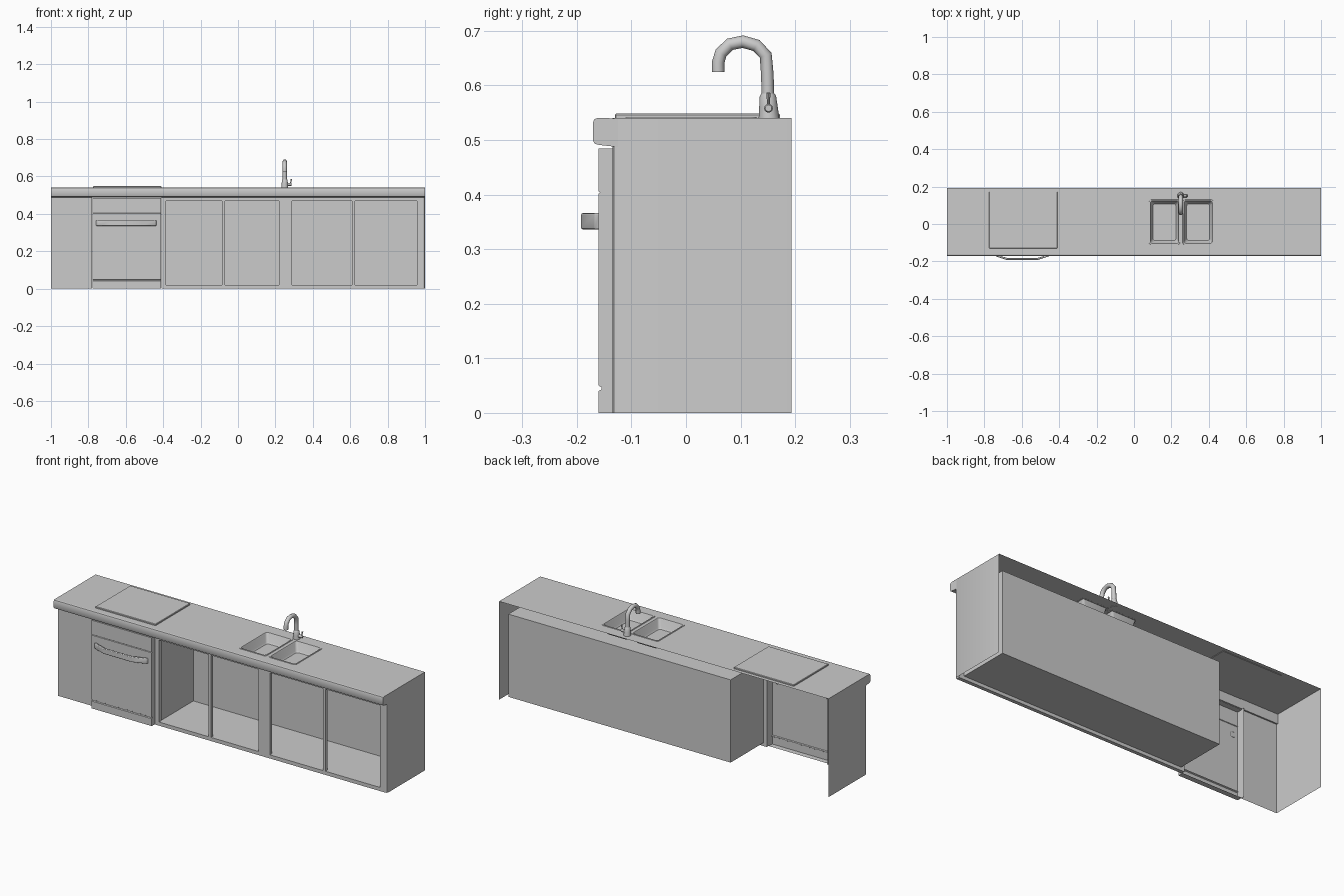
import bpy, bmesh, math
from mathutils import Vector

if "Cube" in bpy.data.objects:
    bpy.data.objects.remove(bpy.data.objects["Cube"])


def make(name, verts, faces, smooth=None):
    me = bpy.data.meshes.new(name)
    me.from_pydata([tuple(v) for v in verts], [], faces)
    ob = bpy.data.objects.new(name, me)
    bpy.context.collection.objects.link(ob)
    bm = bmesh.new()
    bm.from_mesh(me)
    bmesh.ops.remove_doubles(bm, verts=bm.verts, dist=1e-5)
    bm.to_mesh(me)
    bm.free()
    if smooth:
        bpy.ops.object.select_all(action='DESELECT')
        ob.select_set(True)
        bpy.context.view_layer.objects.active = ob
        bpy.ops.object.shade_smooth_by_angle(angle=math.radians(smooth))
    return ob


def bevel(ob, width, segments=2):
    m = ob.modifiers.new("bevel", 'BEVEL')
    m.width, m.segments = width, segments
    return ob


def box(name, x, y, z, skip=()):
    """Axis-aligned box; sides listed in skip are left open."""
    v = [(a, b, c) for a in x for b in y for c in z]
    sides = {'left': (0, 1, 3, 2), 'right': (4, 6, 7, 5), 'front': (0, 4, 5, 1),
             'back': (2, 3, 7, 6), 'bottom': (0, 2, 6, 4), 'top': (1, 5, 7, 3)}
    return make(name, v, [f for k, f in sides.items() if k not in skip])


def sheet(name, us, vs, place, holes):
    """Flat grid of cells with some cells left out."""
    verts = [place(u, v) for v in vs for u in us]
    n = len(us)
    faces = [(j*n+i, j*n+i+1, (j+1)*n+i+1, (j+1)*n+i)
             for j in range(len(vs)-1) for i in range(n-1) if (i, j) not in holes]
    return make(name, verts, faces)


def extrude(name, pts, a, b, place, caps=False, closed=False, smooth=40):
    """Sweep a 2D profile from a to b."""
    n = len(pts)
    verts = [place(p, a) for p in pts] + [place(p, b) for p in pts]
    faces = [(i, (i+1) % n, n+(i+1) % n, n+i) for i in range(n if closed else n-1)]
    if caps:
        faces += [tuple(range(n))[::-1], tuple(range(n, 2*n))]
    return make(name, verts, faces, smooth)


def loft(name, loops, start=True, end=True, smooth=40):
    """Join equal-length closed loops."""
    n = len(loops[0])
    faces = [(k*n+i, k*n+(i+1) % n, (k+1)*n+(i+1) % n, (k+1)*n+i)
             for k in range(len(loops)-1) for i in range(n)]
    if start:
        faces.append(tuple(range(n))[::-1])
    if end:
        faces.append(tuple(range((len(loops)-1)*n, len(loops)*n)))
    return make(name, [v for l in loops for v in l], faces, smooth)


def tube(name, path, radii, sides=12, up=Vector((1, 0, 0))):
    path = [Vector(p) for p in path]
    loops = []
    for i, p in enumerate(path):
        t = (path[min(i+1, len(path)-1)] - path[max(i-1, 0)]).normalized()
        s = t.cross(up).normalized()
        w = s.cross(t)
        loops.append([p + radii[i]*(math.cos(a)*w + math.sin(a)*s)
                      for a in (2*math.pi*k/sides for k in range(sides))])
    return loft(name, loops)


def round_rect(x, y, grow, r, z, seg=4):
    out = []
    for cx, cy, a0 in ((x[1], y[1], 0), (x[0], y[1], 90), (x[0], y[0], 180), (x[1], y[0], 270)):
        sx, sy = (1 if cx == x[1] else -1), (1 if cy == y[1] else -1)
        for k in range(seg+1):
            a = math.radians(a0 + 90*k/seg)
            out.append((cx + sx*(grow-r) + r*math.cos(a), cy + sy*(grow-r) + r*math.sin(a), z))
    return out


along_x = lambda p, t: (t, p[0], p[1])     # profile in y, z
along_z = lambda p, t: (p[0], p[1], t)     # profile in x, y

# Countertop: thin top with two sink openings, and a rounded front edge
sink_x, sink_y = [(0.088, 0.238), (0.268, 0.418)], (-0.103, 0.122)
sheet("countertop", [-1, *sink_x[0], *sink_x[1], 1], [-0.162, *sink_y, 0.193],
      lambda u, v: (u, v, 0.54), {(1, 1), (3, 1)})
extrude("countertop_front_edge",
        [(-0.125, 0.54), (-0.162, 0.54), (-0.168, 0.538), (-0.17, 0.533), (-0.17, 0.498),
         (-0.167, 0.493), (-0.16, 0.491), (-0.125, 0.487)][1:] + [(-0.125, 0.5395)],
        -1, 1, along_x, caps=True)

# End panels (the right one rounds into the front frame)
extrude("right_end_panel", [(0.99, -0.135), (0.997, -0.132), (1, -0.125), (1, 0.193)],
        0, 0.54, along_z)
extrude("left_end_panel", [(-0.78, -0.115), (-0.78, -0.135), (-1, -0.135)], 0, 0.489,
        along_z, smooth=None)
extrude("left_side_panel", [(-1, -0.135), (-1, 0.193)], 0, 0.54, along_z, smooth=None)

# Front frame with four openings, and the cupboard body behind it
frame = sheet("front_frame", [-0.41, -0.385, -0.085, -0.07, 0.22, 0.288, 0.61, 0.625, 0.957, 0.99],
              [0, 0.02, 0.47, 0.489], lambda u, v: (u, -0.135, v),
              {(1, 1), (3, 1), (5, 1), (7, 1)})
m = frame.modifiers.new("thickness", 'SOLIDIFY')
m.thickness, m.offset = 0.02, -1
box("cupboard_body", (-0.39, 0.96), (-0.115, 0.17), (0.018, 0.472), skip=('front',))

# Dishwasher: hollow front shell with grooves between its sections
dishwasher = [(-0.13, 0), (-0.16, 0), (-0.16, 0.04), (-0.155, 0.043), (-0.155, 0.047),
              (-0.16, 0.05), (-0.16, 0.402), (-0.157, 0.404), (-0.16, 0.406),
              (-0.16, 0.484), (-0.13, 0.484)]
extrude("dishwasher_front", dishwasher, -0.778, -0.412, along_x, smooth=None)
for side, x in (("left", -0.778), ("right", -0.412)):
    make("dishwasher_side_" + side, [along_x(p, x) for p in dishwasher],
         [tuple(range(len(dishwasher)))])

# Dishwasher handle: bowed bar
outer = [(-0.163, -0.158), (-0.155, -0.168), (-0.085, -0.192), (0.085, -0.192),
         (0.155, -0.168), (0.163, -0.158)]
inner = [(0.143, -0.158), (0.138, -0.164), (0.08, -0.182), (-0.08, -0.182),
         (-0.138, -0.164), (-0.143, -0.158)]
bevel(extrude("dishwasher_handle", [(x - 0.597, y) for x, y in outer + inner],
              0.336, 0.366, along_z, caps=True, closed=True), 0.003)

# Cooktop plate
bevel(box("cooktop", (-0.775, -0.41), (-0.13, 0.172), (0.538, 0.548)), 0.002, 1)

# Sink basins with a slim rim
for name, x in zip(("sink_basin_left", "sink_basin_right"), sink_x):
    loft(name, [round_rect(x, sink_y, g, r, z) for g, r, z in (
        (0.008, 0.012, 0.5395), (0.007, 0.012, 0.542), (0.001, 0.012, 0.542),
        (-0.002, 0.012, 0.538), (-0.008, 0.014, 0.495), (-0.014, 0.012, 0.488))], start=False)

# Faucet: flared base, swan-neck spout, side knob and lever
fx = 0.25
tube("faucet_base", [(fx, 0.152, 0.538), (fx, 0.151, 0.56), (fx, 0.15, 0.58), (fx, 0.15, 0.585)],
     [0.019, 0.017, 0.015, 0.012])
neck = [(0.15, 0.58), (0.149, 0.62), (0.146, 0.655), (0.129, 0.673), (0.104, 0.68),
        (0.08, 0.675), (0.064, 0.659), (0.059, 0.642), (0.059, 0.624)]
tube("faucet_spout", [(fx, y, z) for y, z in neck], [0.0115] * len(neck))
tube("faucet_knob", [(fx, 0.151, 0.558), (fx+0.034, 0.151, 0.558), (fx+0.037, 0.151, 0.558)],
     [0.008, 0.008, 0.006], up=Vector((0, 0, 1)))
tube("faucet_lever", [(fx+0.03, 0.151, 0.56), (fx+0.033, 0.151, 0.574), (fx+0.036, 0.151, 0.586)],
     [0.003, 0.003, 0.004], sides=8, up=Vector((0, 1, 0)))
